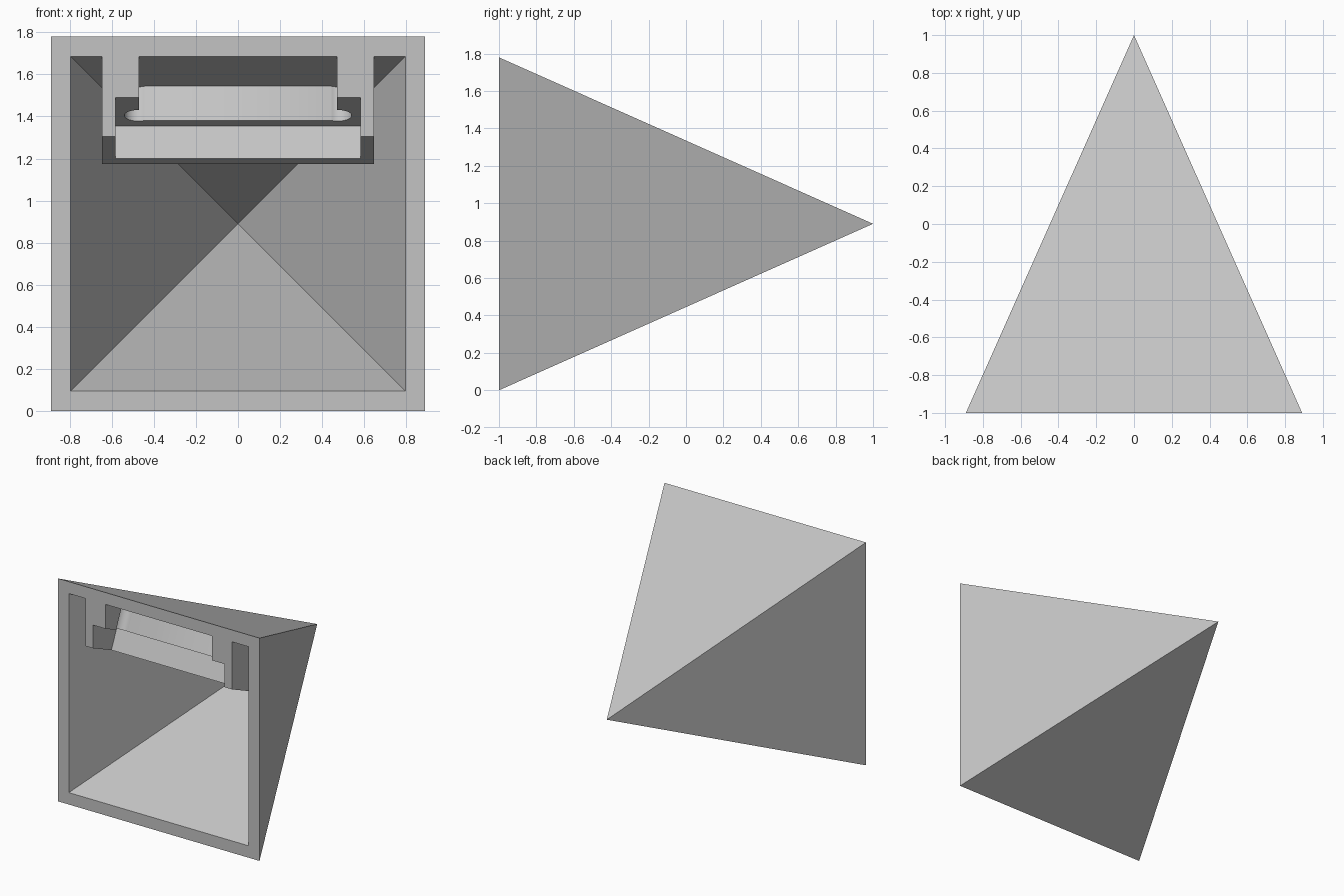
import bpy
import bmesh
import math
from mathutils import Matrix, Vector

cube = bpy.data.objects.get("Cube")
if cube:
    bpy.data.objects.remove(cube, do_unlink=True)

# One plain grey for everything
grey = bpy.data.materials.new("plain_grey")
grey.use_nodes = True
colour = (0.55, 0.55, 0.55, 1)
grey.diffuse_color = colour
grey.node_tree.nodes["Principled BSDF"].inputs["Base Color"].default_value = colour

HALF, INNER = 0.89, 0.795          # half widths of the outer and inner openings
DEPTH = 2.0


def finish(name, bm, matrix=None):
    bmesh.ops.recalc_face_normals(bm, faces=bm.faces)
    mesh = bpy.data.meshes.new(name)
    bm.to_mesh(mesh)
    bm.free()
    if matrix:
        mesh.transform(matrix)
    mesh.materials.append(grey)
    obj = bpy.data.objects.new(name, mesh)
    bpy.context.collection.objects.link(obj)
    return obj


# Hollow pyramid lying on its side, open towards the front
def square_ring(bm, half):
    corners = [(-1, -1), (1, -1), (1, 1), (-1, 1)]
    return [bm.verts.new((sx * half, -1, HALF + sz * half)) for sx, sz in corners]


bm = bmesh.new()
outer, inner = square_ring(bm, HALF), square_ring(bm, INNER)
tip = bm.verts.new((0, -1 + DEPTH, HALF))
inner_tip = bm.verts.new((0, -1 + DEPTH * INNER / HALF, HALF))
for i in range(4):
    j = (i + 1) % 4
    bm.faces.new((outer[i], outer[j], inner[j], inner[i]))
    bm.faces.new((outer[j], outer[i], tip))
    bm.faces.new((inner[i], inner[j], inner_tip))
finish("pyramid_shell", bm)

# Frame of the sloping ceiling: x across, y down the slope, z out of the wall
along = Vector((0, DEPTH, -HALF)).normalized()
out = Vector((1, 0, 0)).cross(along)
slope = Matrix((Vector((1, 0, 0)), along, out)).transposed().to_4x4()
slope.translation = (0, -1, HALF + INNER)


def prism(name, half_width, outline):
    """Extrude a side outline (slope, height) across the width."""
    bm = bmesh.new()
    face = bm.faces.new([bm.verts.new((-half_width, v, w)) for v, w in outline])
    new = bmesh.ops.extrude_face_region(bm, geom=[face])["geom"]
    verts = [g for g in new if isinstance(g, bmesh.types.BMVert)]
    bmesh.ops.translate(bm, verts=verts, vec=(2 * half_width, 0, 0))
    return finish(name, bm, slope)


def slab(name, half_width, end, low, high):
    return prism(name, half_width, [(-0.4, low), (end, low), (end, high), (-0.4, high)])


def relief(name, x):
    bm = bmesh.new()
    bmesh.ops.create_cone(bm, cap_ends=True, segments=32, radius1=0.065, radius2=0.065,
                          depth=0.3, matrix=Matrix.Translation((x, 0.29, -0.1)))
    return finish(name, bm, slope)


# Slide-in bracket under the ceiling, its front flush with the rim
THICK, STEP, END = 0.347, 0.178, 0.474
bracket = prism("slide_bracket", 0.647,
                [(0, 0), (THICK * HALF / DEPTH, -THICK), (END, -THICK), (END, 0)])

# Wide channel below, narrow slot above, round reliefs at the slot corners
cutters = [slab("wide_channel", 0.582, 0.41, -0.5, -STEP),
           slab("narrow_slot", 0.47, 0.345, -0.25, 0.1),
           relief("right_relief", -0.475),
           relief("left_relief", 0.475)]
bpy.context.view_layer.objects.active = bracket
for cutter in cutters:
    cutter.hide_render = True
    mod = bracket.modifiers.new(cutter.name, "BOOLEAN")
    mod.operation, mod.solver, mod.object = "DIFFERENCE", "EXACT", cutter
    bpy.ops.object.modifier_apply(modifier=mod.name)
    bpy.data.objects.remove(cutter, do_unlink=True)

bpy.ops.object.select_all(action="DESELECT")
bracket.select_set(True)
bpy.ops.object.shade_smooth_by_angle(angle=math.radians(30))
